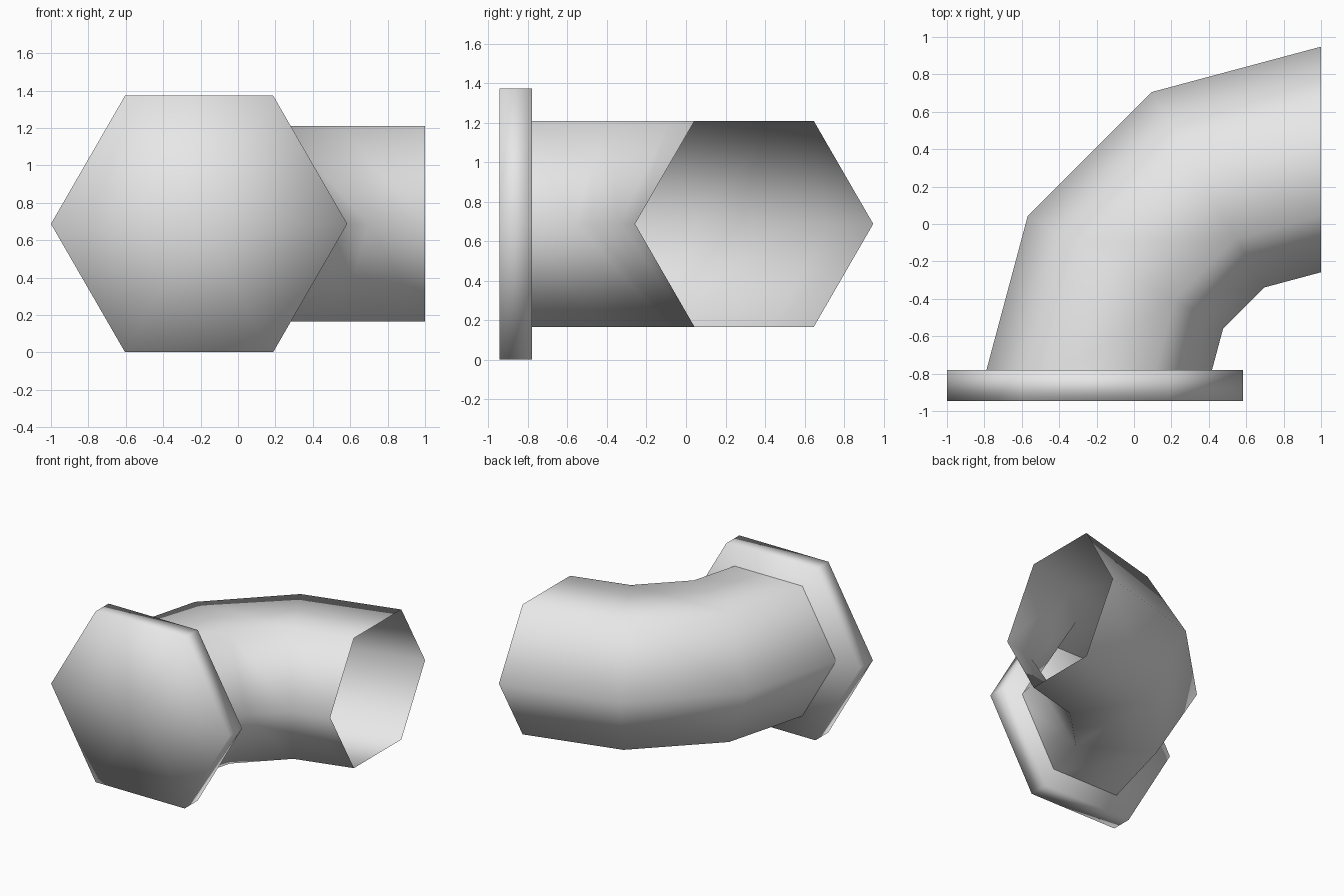
import bpy, bmesh
from math import pi, radians
from mathutils import Matrix, Vector

cube = bpy.data.objects.get("Cube")
if cube:
    bpy.data.objects.remove(cube, do_unlink=True)

SIDES = 6
BEND_CENTRE = Vector((1.0, -0.863, 0.687))
BEND_RADIUS, PIPE_RADIUS = 1.208, 0.603
FLANGE_RADIUS, FLANGE_DEPTH = 0.792, 0.165

grey = bpy.data.materials.new("light_grey")
grey.use_nodes = True
colour = (0.8, 0.8, 0.8, 1)
grey.diffuse_color = colour
grey.node_tree.nodes["Principled BSDF"].inputs["Base Color"].default_value = colour


def add_object(name, bm):
    bmesh.ops.recalc_face_normals(bm, faces=bm.faces)
    mesh = bpy.data.meshes.new(name)
    bm.to_mesh(mesh)
    bm.free()
    mesh.materials.append(grey)
    mesh.shade_smooth()
    obj = bpy.data.objects.new(name, mesh)
    bpy.context.collection.objects.link(obj)
    return obj


# Elbow pipe: a hexagon spun through a quarter turn, open at the far end
bm = bmesh.new()
ring = bmesh.ops.create_circle(
    bm, segments=SIDES, radius=PIPE_RADIUS,
    matrix=Matrix.Translation(BEND_CENTRE - Vector((BEND_RADIUS, 0, 0)))
    @ Matrix.Rotation(pi / 2, 4, "X") @ Matrix.Rotation(pi / 2, 4, "Z"))
# Put a corner of the hexagon on the horizontal axis
axis_point = BEND_CENTRE - Vector((BEND_RADIUS, 0, 0))
if not any(abs(v.co.z - axis_point.z) < 0.01 for v in bm.verts):
    bmesh.ops.rotate(bm, verts=bm.verts, cent=axis_point,
                     matrix=Matrix.Rotation(radians(30), 3, "Y"))
bmesh.ops.spin(bm, geom=bm.verts[:] + bm.edges[:], cent=BEND_CENTRE,
               axis=(0, 0, -1), angle=pi / 2, steps=3)
add_object("elbow_pipe", bm)

# Flange: a closed hexagonal plate around the pipe's front end
bm = bmesh.new()
bmesh.ops.create_cone(
    bm, cap_ends=True, cap_tris=True, segments=SIDES,
    radius1=FLANGE_RADIUS, radius2=FLANGE_RADIUS, depth=FLANGE_DEPTH,
    matrix=Matrix.Translation(axis_point) @ Matrix.Rotation(pi / 2, 4, "X")
    @ Matrix.Rotation(pi / 2, 4, "Z"))
if not any(abs(v.co.z - axis_point.z) < 0.01 and abs(v.co.x - axis_point.x) > 0.1
           for v in bm.verts):
    bmesh.ops.rotate(bm, verts=bm.verts, cent=axis_point,
                     matrix=Matrix.Rotation(radians(30), 3, "Y"))
add_object("flange", bm)
